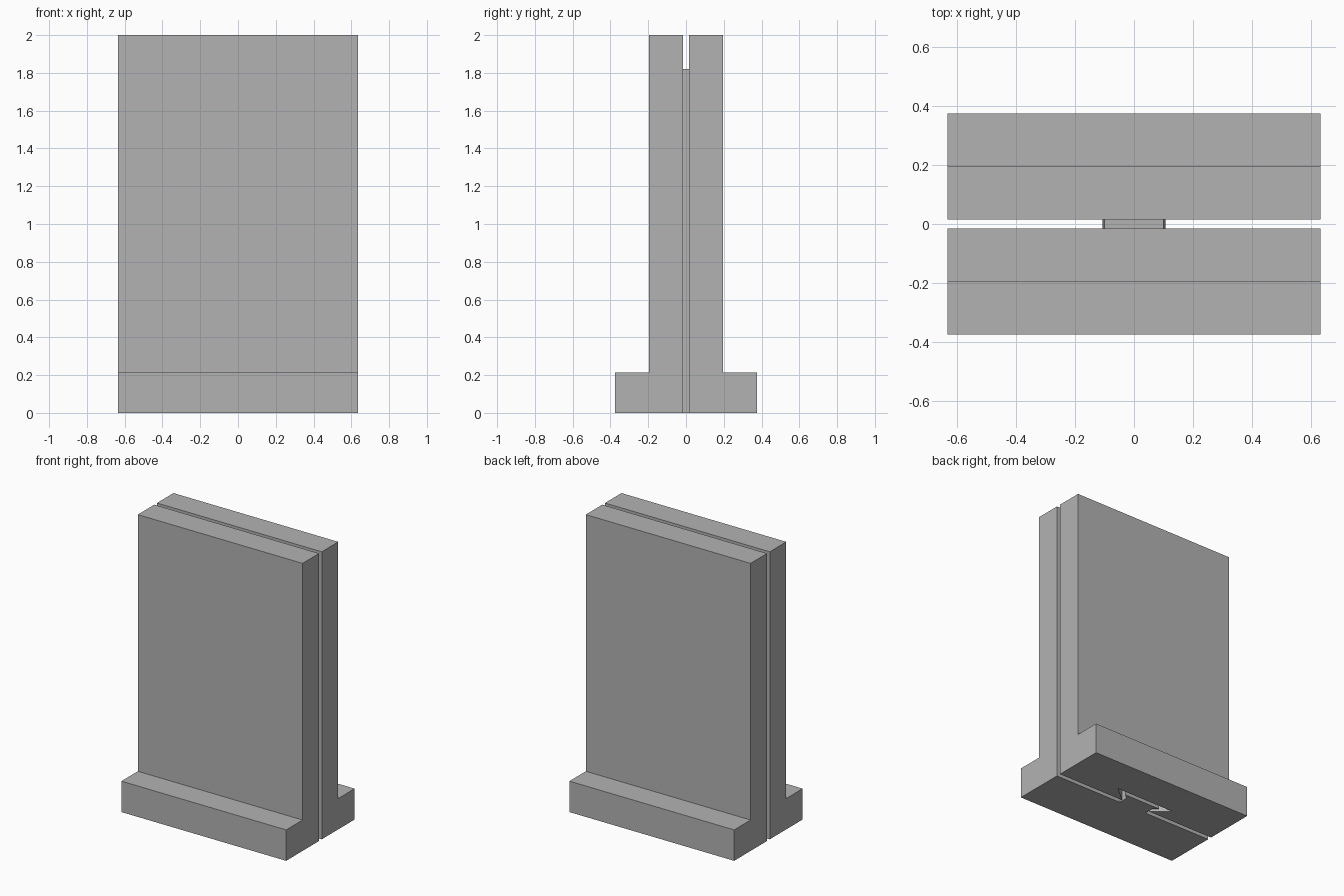
import bpy, bmesh

if "Cube" in bpy.data.objects:
    bpy.data.objects.remove(bpy.data.objects["Cube"])

HALF_W = 0.634    # half length along x
GAP = 0.015       # half of the gap between the two panels
WALL = 0.196      # outer face of the upright walls
FOOT = 0.376      # outer face of the feet
FOOT_H = 0.215
HEIGHT = 2.0

grey = bpy.data.materials.new("plain_grey")
grey.diffuse_color = (0.45, 0.45, 0.45, 1)
grey.use_nodes = True
grey.node_tree.nodes["Principled BSDF"].inputs["Base Color"].default_value = grey.diffuse_color


def loft(name, bottom, top):
    """Closed solid between two matching rings of points."""
    bm = bmesh.new()
    a = [bm.verts.new(p) for p in bottom]
    b = [bm.verts.new(p) for p in top]
    bm.faces.new(a)
    bm.faces.new(b)
    n = len(a)
    for i in range(n):
        j = (i + 1) % n
        bm.faces.new((a[i], a[j], b[j], b[i]))
    bmesh.ops.recalc_face_normals(bm, faces=bm.faces)
    mesh = bpy.data.meshes.new(name)
    bm.to_mesh(mesh)
    bm.free()
    mesh.materials.append(grey)
    obj = bpy.data.objects.new(name, mesh)
    bpy.context.collection.objects.link(obj)
    return obj


def panel(name, side):
    """Upright wall with a foot, on the -y or +y side."""
    profile = [(GAP, 0), (FOOT, 0), (FOOT, FOOT_H), (WALL, FOOT_H),
               (WALL, HEIGHT), (GAP, HEIGHT)]
    ring = lambda x: [(x, side * y, z) for y, z in profile]
    return loft(name, ring(-HALF_W), ring(HALF_W))


def dovetail(name, half, z0, z1):
    """Mirrored dovetail outline, slightly narrower towards the top."""
    outline = half + [(-x, y) for x, y in reversed(half)]
    ring = lambda z: [(x * (1 - 0.038 * z), y, z) for x, y in outline]
    return loft(name, ring(z0), ring(z1))


def combine(target, tool, operation):
    mod = target.modifiers.new(operation.lower(), 'BOOLEAN')
    mod.operation = operation
    mod.object = tool
    mod.solver = 'EXACT'
    bpy.context.view_layer.objects.active = target
    bpy.ops.object.modifier_apply(modifier=mod.name)
    bpy.data.objects.remove(tool, do_unlink=True)


# Front panel with its dovetail key
front = panel("front_panel", -1)
key = dovetail("key", [(0.107, -0.06), (0.107, 0.052), (0.143, 0.082)], 0, 1.82)
combine(front, key, 'UNION')

# Back panel with the matching blind socket, leaving clearance all round
back = panel("back_panel", 1)
socket = dovetail("socket", [(0.112, -0.02), (0.112, GAP), (0.227, 0.112)], -0.05, 1.85)
combine(back, socket, 'DIFFERENCE')
